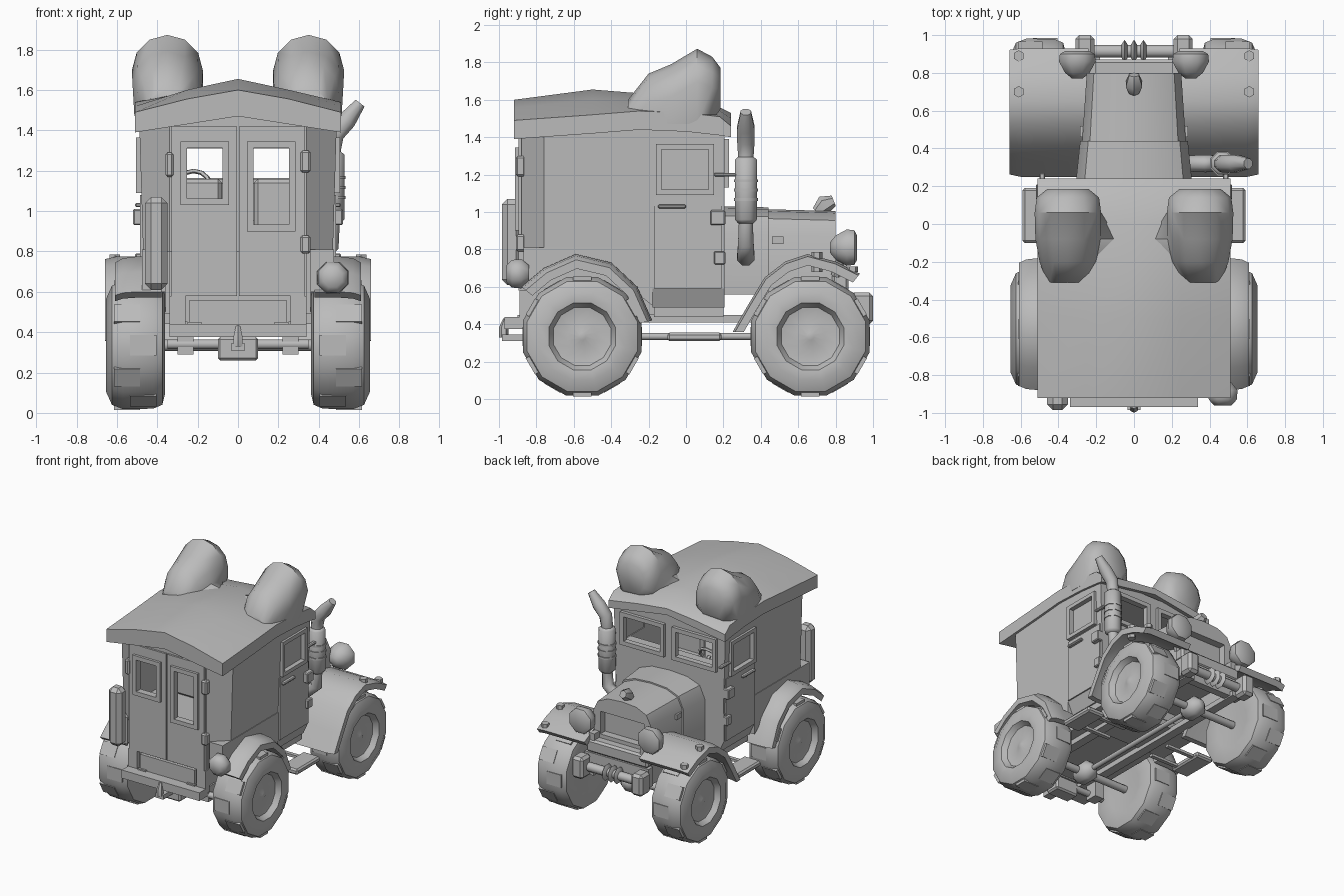
import bpy, bmesh, math
from mathutils import Vector, Matrix

cube = bpy.data.objects.get("Cube")
if cube:
    bpy.data.objects.remove(cube, do_unlink=True)

grey = bpy.data.materials.new("plain grey")
grey.use_nodes = True
grey.diffuse_color = (0.5, 0.5, 0.5, 1)
grey.node_tree.nodes["Principled BSDF"].inputs["Base Color"].default_value = grey.diffuse_color


def finish(name, bm, mirror=False, smooth=None):
    """Turn a bmesh into a named object, optionally mirrored across x."""
    bmesh.ops.recalc_face_normals(bm, faces=bm.faces)
    me = bpy.data.meshes.new(name)
    bm.to_mesh(me)
    bm.free()
    me.materials.append(grey)
    ob = bpy.data.objects.new(name, me)
    bpy.context.collection.objects.link(ob)
    if smooth:
        bpy.ops.object.select_all(action='DESELECT')
        ob.select_set(True)
        bpy.context.view_layer.objects.active = ob
        bpy.ops.object.shade_smooth_by_angle(angle=math.radians(smooth))
    if mirror:
        ob.modifiers.new("Mirror", 'MIRROR').use_mirror_merge = False
    return ob


def boxes(name, bounds, mirror=False, bevel=0):
    """Boxes from (x0, x1, y0, y1, z0, z1)."""
    bm = bmesh.new()
    for x0, x1, y0, y1, z0, z1 in bounds:
        m = Matrix.Translation(((x0 + x1) / 2, (y0 + y1) / 2, (z0 + z1) / 2))
        bmesh.ops.create_cube(bm, size=1, matrix=m @ Matrix.Diagonal((x1 - x0, y1 - y0, z1 - z0, 1)))
    if bevel:
        bmesh.ops.bevel(bm, geom=bm.edges[:], offset=bevel, segments=1, affect='EDGES')
    return finish(name, bm, mirror)


def loft(name, loops, mirror=False, smooth=None):
    """Skin a row of closed loops and cap both ends."""
    bm = bmesh.new()
    rows = [[bm.verts.new(p) for p in loop] for loop in loops]
    for a, b in zip(rows, rows[1:]):
        for i in range(len(a)):
            j = (i + 1) % len(a)
            bm.faces.new((a[i], a[j], b[j], b[i]))
    bm.faces.new(rows[0])
    bm.faces.new(rows[-1][::-1])
    return finish(name, bm, mirror, smooth)


def sweep(name, pts, segs=8, axis=None, mirror=False, smooth=50):
    """Round section along (x, y, z, radius) points."""
    loops = []
    for i, p in enumerate(pts):
        a, b = pts[max(i - 1, 0)], pts[min(i + 1, len(pts) - 1)]
        d = Vector(axis) if axis else Vector(b[:3]) - Vector(a[:3])
        q = d.to_track_quat('Z', 'Y')
        loops.append([Vector(p[:3]) + q @ Vector((p[3] * math.cos(t), p[3] * math.sin(t), 0))
                      for t in (math.tau * (k + .5) / segs for k in range(segs))])
    return loft(name, loops, mirror, smooth)


def rod(name, a, b, r, segs=8, mirror=False):
    return sweep(name, [(*a, r), (*b, r)], segs, mirror=mirror)


def arch(name, path, cy, stations):
    """Mudguard band over a wheel; stations are (x, scale about the wheel centre)."""
    loops = []
    for x, s in stations:
        loops.append([(x, cy + (y - cy) * k, .34 + (z - .34) * k)
                      for k, row in ((s, path), (s - .11, path[::-1])) for y, z in row])
    return loft(name, loops, True, 40)


def cut(ob, *cutters):
    for c in cutters:
        m = ob.modifiers.new("Cut", 'BOOLEAN')
        m.operation, m.solver, m.object = 'DIFFERENCE', 'EXACT', c
        c.hide_render = True
        c.hide_set(True)


# wheels
tyre = [(.38, .03), (.37, .17), (.362, .25), (.375, .305), (.42, .325), (.57, .328),
        (.625, .305), (.653, .24), (.645, .185), (.605, .16), (.59, .08), (.615, .02)]
for end, cy in (("rear", -.555), ("front", .665)):
    sweep(end + "_wheels", [(x, cy, .335, r) for x, r in tyre], 12, (1, 0, 0), True, 40)
    # low tread lumps
    bm = bmesh.new()
    for k in range(12):
        t = math.tau * k / 12
        m = (Matrix.Translation((.51 + .04 * (-1) ** k, cy, .335)) @ Matrix.Rotation(t, 4, 'X')
             @ Matrix.Translation((0, 0, .3)) @ Matrix.Diagonal((.13, .1, .04, 1)))
        bmesh.ops.create_cube(bm, size=1, matrix=m)
    finish(end + "_tread", bm, True)
    rod(end + "_axle", (-.4, cy, .335), (.4, cy, .335), .03)
    sweep(end + "_differential", [(0, cy - .1, .335, .03), (0, cy - .05, .335, .08),
                                  (0, cy + .05, .335, .08), (0, cy + .1, .335, .03)])

# mudguards
arch("front_mudguards", [(.25, .36), (.33, .5), (.42, .65), (.53, .735), (.65, .775), (.80, .735), (.93, .67)],
     .665, [(.24, 1), (.6, 1), (.66, .97)])
arch("rear_mudguards", [(-.88, .6), (-.76, .7), (-.59, .775), (-.4, .73), (-.26, .6), (-.18, .42)],
     -.555, [(.38, 1), (.5, 1), (.57, .98), (.61, .93)])
fill = [(-.87, .81), (-.87, .6), (-.74, .67), (-.59, .73), (-.41, .69), (-.28, .58), (-.18, .5), (-.18, .81)]
loft("wheel_arch_panels", [[(x, y, z) for y, z in fill] for x in (.36, .475)], True)
boxes("inner_wings", [(.2, .25, .38, .86, .45, .72)], True)
for y in (.7, .89):
    rod("mudguard_bolts", (.61, y, .68), (.61, y, .785 if y < .8 else .71), .03, 6, True)

# chassis
boxes("chassis_rails", [(.18, .25, -.9, .9, .41, .45)], True)
boxes("floor_pan", [(-.42, .42, -.17, .2, .44, .5), (-.34, .34, -.86, -.17, .45, .8)])
sill = [(.475, .81), (.475, .59), (.43, .49)]
sill += [(-x, z) for x, z in reversed(sill)]
loft("lower_cab", [[(x, y, z) for x, z in sill] for y in (-.18, .205)])
rod("drive_shaft", (0, -.5, .335), (0, .6, .335), .02)
boxes("side_steps", [(.44, .59, -.1, .19, .31, .355)], True, .012)
boxes("step_brackets", [(.2, .46, -.06, -.03, .32, .34), (.2, .46, .12, .15, .32, .34)], True)

# cab shell with openings
def cab_loop(z, inset=0):
    w = .47 + (z - .8) * .03 - inset
    half = [(w, .205 - inset), (w, -.76), (.34 - inset * .6, -.88 + inset)]
    return [(x, y, z) for x, y in half] + [(-x, y, z) for x, y in reversed(half)]

cab = loft("cab_shell", [cab_loop(.8), cab_loop(1.47)])
hollow = loft("cab_hollow", [cab_loop(.83, .025), cab_loop(1.44, .025)])
rear_a = boxes("rear_right_opening", [(-.255, -.07, -1, -.7, 1.06, 1.31)])
rear_b = boxes("rear_left_opening", [(.075, .28, -1, -.7, .93, 1.31)])
screen = boxes("windscreen_openings", [(-.39, -.06, .1, .3, 1.16, 1.36), (.06, .39, .1, .3, 1.16, 1.36)])
sides = boxes("side_openings", [(-.6, -.4, -.13, .125, 1.12, 1.34), (.4, .6, -.13, .125, 1.12, 1.34)])
cut(cab, hollow, rear_a, rear_b, screen, sides)

# rear doors
doors = boxes("rear_doors", [(-.33, -.005, -.895, -.855, .58, 1.42), (.005, .33, -.895, -.855, .58, 1.42)])
cut(doors, rear_a, rear_b)


def frame(name, u0, u1, z0, z1, d0, d1, t, side=False):
    """Four-bar window frame lying across x, or across y on the cab sides."""
    bars = [(u0, u1, z0, z0 + t), (u0, u1, z1 - t, z1),
            (u0, u0 + t, z0 + t, z1 - t), (u1 - t, u1, z0 + t, z1 - t)]
    boxes(name, [(d0, d1, a, b, c, d) if side else (a, b, d0, d1, c, d) for a, b, c, d in bars], side)


frame("rear_right_window_frame", -.285, -.045, 1.03, 1.345, -.915, -.88, .033)
frame("rear_left_window_frame", .045, .285, .9, 1.345, -.915, -.88, .033)
frame("windscreen_frame_right", -.42, -.035, 1.13, 1.39, .19, .23, .033)
frame("windscreen_frame_left", .035, .42, 1.13, 1.39, .19, .23, .033)
frame("side_window_frames", -.16, .15, 1.09, 1.365, .465, .505, .03, True)
boxes("side_window_panes", [(.462, .468, -.14, .135, 1.1, 1.35)], True)
boxes("side_door_panels", [(.47, .485, -.17, .19, .59, 1.08)], True)

# roof with a ridge and a deep rim
roof = []
for y, low, edge, top in ((-.92, 1.39, 1.49, 1.6), (-.5, 1.42, 1.52, 1.655), (-.25, 1.44, 1.54, 1.635),
                          (0, 1.43, 1.53, 1.61), (.18, 1.41, 1.51, 1.56), (.24, 1.4, 1.46, 1.53)):
    mid = edge + (top - edge) * .6
    roof.append([(-.51, y, low), (-.51, y, edge), (-.25, y, mid), (0, y, top), (.25, y, mid),
                 (.51, y, edge), (.51, y, low), (0, y, low + .08)])
loft("roof", roof, smooth=30)

# big round roof pods, blended into the roof behind and rounded off in front
pods = []
for y, top, w, flare, foot, base in ((-.31, 1.6, .11, 0, .95, 1.47), (-.2, 1.74, .15, .09, .95, 1.47),
                                     (-.08, 1.79, .172, .09, .95, 1.47), (.06, 1.873, .176, 0, .9, 1.47),
                                     (.14, 1.83, .165, 0, .7, 1.49), (.185, 1.77, .11, 0, .6, 1.55)):
    dome = [(.35 + w * math.cos(t), y, top - w + w * math.sin(t)) for t in (math.pi * k / 6 for k in range(7))]
    pods.append(dome + [(.35 - w - flare, y, (top - w + base) / 2 + flare * .6),
                        (.35 - w * foot - flare, y, base), (.35 + w * foot, y, base)])
loft("roof_pods", pods, True, 45)

# bonnet, scuttle and nose
def bonnet_loop(y, w, top):
    half = [(w, .56), (w, .88), (w * .85, top - .05), (w * .5, top - .01)]
    return [(x, y, z) for x, z in half] + [(0, y, top)] + [(-x, y, z) for x, z in reversed(half)]

loft("scuttle", [bonnet_loop(.2, .31, 1.03), bonnet_loop(.44, .285, 1.025)], smooth=35)
bonnet = loft("bonnet", [bonnet_loop(.43, .275, 1.015), bonnet_loop(.8, .25, 1.005)], smooth=35)
grille_hole = boxes("grille_recess", [(-.19, .19, .74, .9, .7, .88)])
cut(bonnet, grille_hole)
boxes("nose_bar", [(-.27, .27, .78, .87, .57, .67)], bevel=.015)
sweep("bonnet_ornament", [(0, .7, 1.0, .03), (0, .74, 1.04, .05), (0, .79, 1.06, .03)], 6)
boxes("bonnet_latches", [(.25, .285, .46, .52, .83, .87)], True)

# headlamps
sweep("headlamps", [(.3, .77, .81, .03), (.3, .8, .81, .07), (.3, .86, .81, .105), (.3, .9, .81, .1),
                    (.3, .915, .81, .07)], 8, (0, 1, 0), True)
rod("headlamp_stalks", (.26, .8, .66), (.3, .83, .76), .025, 6, True)

# front bumper and winch
boxes("bumper_blocks", [(.21, .31, .88, 1.0, .4, .57)], True, .02)
boxes("front_crossbeam", [(-.28, .28, .81, .87, .42, .57)])
rod("winch_drum", (-.22, .915, .48), (.22, .915, .48), .035)
for x in (-.05, 0, .05):
    sweep("winch_rope", [(x - .015, .915, .48, .04), (x, .915, .48, .065), (x + .015, .915, .48, .04)], 8)

# rear bumper and hitch
boxes("rear_bumper", [(-.34, .34, -.97, -.87, .375, .44), (-.24, .24, -.885, -.84, .44, .56)])
boxes("bumper_uprights", [(.26, .34, -.89, -.84, .4, .58), (.22, .3, -.8, -.7, .29, .41)], True)
rod("rear_tube", (-.35, -.78, .34), (.35, -.78, .34), .025)
boxes("hitch_box", [(-.1, .1, -.87, -.75, .26, .375)], bevel=.012)
boxes("hitch_tongue", [(-.035, .035, -.985, -.8, .31, .345)])
sweep("hitch_hook", [(0, -.975, .33, .025), (0, -.975, .38, .025), (0, -.965, .43, .012)], 6)

# rear fittings
boxes("fuel_can", [(-.46, -.35, -.985, -.88, .61, 1.07)], bevel=.03)
sweep("rear_lamp", [(.47, -.84, .67, .05), (.47, -.88, .67, .085), (.47, -.93, .67, .08), (.47, -.96, .67, .05)], 8)
boxes("door_hinges", [(.31, .36, -.91, -.86, 1.19, 1.3), (.31, .36, -.91, -.86, .79, .88),
                      (-.36, -.32, -.91, -.86, 1.17, 1.29)], bevel=.01)

# side fittings
boxes("side_hinges", [(.47, .52, .13, .21, .93, 1.01), (.47, .51, .15, .21, .72, .79),
                      (.47, .5, .15, .27, 1.19, 1.21), (.475, .51, -.15, 0, 1.02, 1.04)], True, .006)

# tall exhaust
sweep("exhaust_pipe", [(.27, .32, .79, .045), (.38, .32, .76, .05), (.46, .32, .83, .045), (.468, .32, .96, .04),
                       (.468, .32, 1.3, .045), (.48, .32, 1.38, .05), (.54, .32, 1.45, .05), (.605, .32, 1.535, .03)], 8)
sweep("exhaust_silencer", [(.468, .32, .94, .045), (.468, .32, .96, .064), (.468, .32, 1.28, .064),
                           (.468, .32, 1.295, .045)], 8)
for z in (1.06, 1.11, 1.16):
    rod("silencer_bands", (.468, .32, z), (.468, .32, z + .015), .07)

# cabin interior
boxes("seats", [(.08, .36, -.35, -.05, .83, .93), (.08, .36, -.38, -.32, .83, 1.16)], True, .02)
boxes("dashboard", [(-.43, .43, .08, .17, .95, 1.14)])
bpy.ops.mesh.primitive_torus_add(location=(-.22, .02, 1.13), rotation=(math.radians(60), 0, 0),
                                 major_radius=.08, minor_radius=.012, major_segments=12, minor_segments=5)
wheel = bpy.context.object
wheel.name = "steering_wheel"
wheel.data.materials.append(grey)
rod("steering_column", (-.22, .02, 1.13), (-.22, .1, 1.07), .015, 6)
